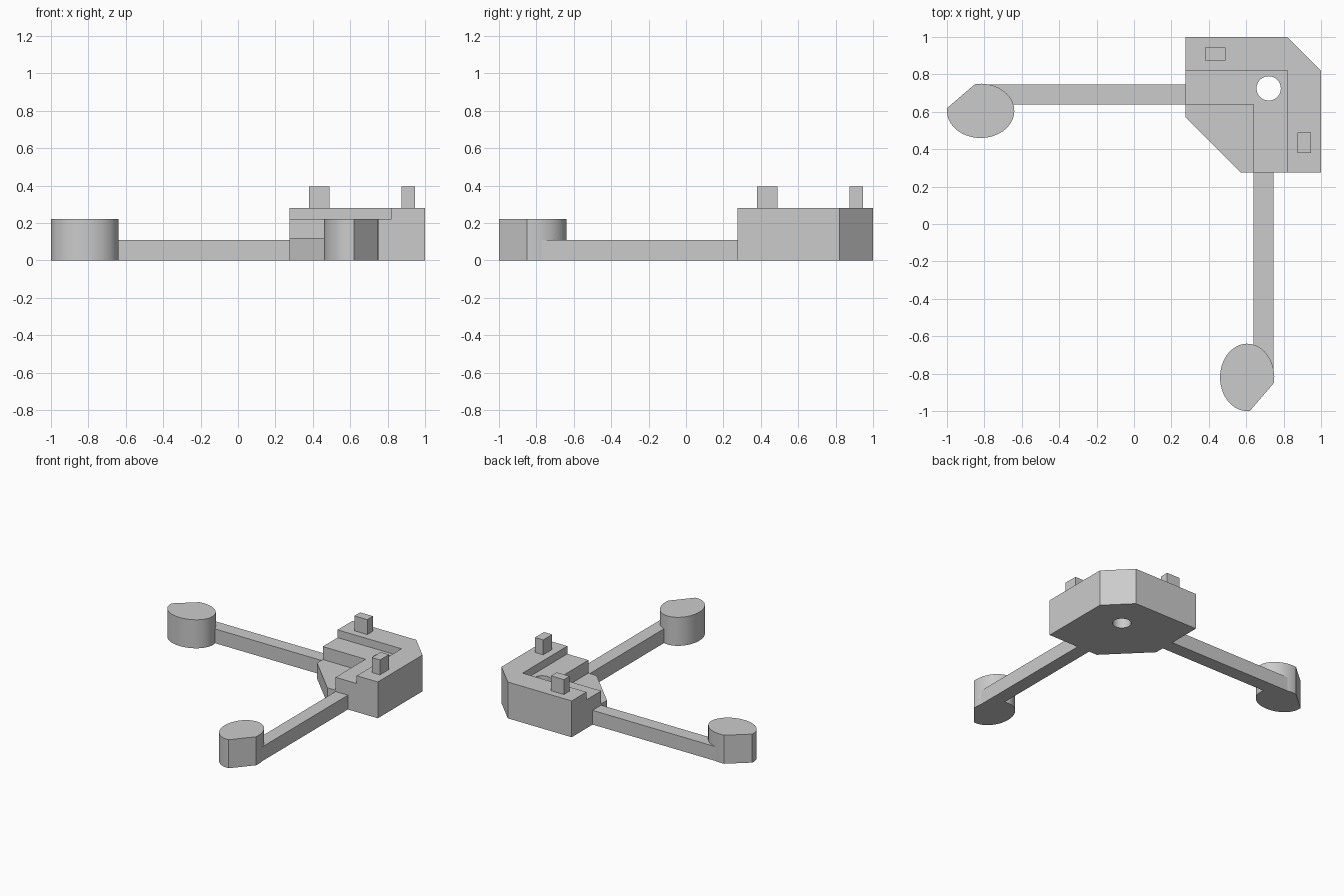
import bpy, bmesh
from math import cos, sin, radians

cube = bpy.data.objects.get("Cube")
if cube:
    bpy.data.objects.remove(cube, do_unlink=True)

grey = bpy.data.materials.new("plain_grey")
grey.use_nodes = True
colour = (0.6, 0.6, 0.6, 1)
grey.diffuse_color = colour
grey.node_tree.nodes["Principled BSDF"].inputs["Base Color"].default_value = colour


def prism(name, outline, z0, z1):
    """Extrude a flat outline between two heights."""
    bm = bmesh.new()
    base = bm.faces.new([bm.verts.new((x, y, z0)) for x, y in outline])
    top = bmesh.ops.extrude_face_region(bm, geom=[base])["geom"]
    bmesh.ops.translate(bm, vec=(0, 0, z1 - z0),
                        verts=[v for v in top if isinstance(v, bmesh.types.BMVert)])
    bmesh.ops.recalc_face_normals(bm, faces=bm.faces)
    mesh = bpy.data.meshes.new(name)
    bm.to_mesh(mesh)
    bm.free()
    mesh.materials.append(grey)
    obj = bpy.data.objects.new(name, mesh)
    bpy.context.collection.objects.link(obj)
    return obj


def rect(x0, x1, y0, y1):
    return [(x0, y0), (x1, y0), (x1, y1), (x0, y1)]


def ellipse(cx, cy, rx, ry, start=0, end=360, steps=48):
    angles = [radians(start + (end - start) * i / steps) for i in range(steps)]
    return [(cx + rx * cos(a), cy + ry * sin(a)) for a in angles]


def smooth(obj):
    bpy.ops.object.select_all(action="DESELECT")
    obj.select_set(True)
    bpy.context.view_layer.objects.active = obj
    bpy.ops.object.shade_smooth_by_angle(angle=radians(25))


def cut(obj, cutter):
    mod = obj.modifiers.new("cut", "BOOLEAN")
    mod.operation = "DIFFERENCE"
    mod.solver = "EXACT"
    mod.object = cutter
    bpy.context.view_layer.objects.active = obj
    bpy.ops.object.modifier_apply(modifier=mod.name)
    bpy.data.objects.remove(cutter, do_unlink=True)


# Corner block with two stepped recesses and a through hole
block = prism("corner_block", [(0.275, 1), (0.82, 1), (1, 0.82), (1, 0.275),
                               (0.57, 0.275), (0.275, 0.57)], 0, 0.28)
cut(block, prism("upper_recess", rect(0, 0.82, 0, 0.82), 0.22, 0.5))
cut(block, prism("lower_recess", rect(0, 0.64, 0, 0.64), 0.12, 0.5))
cut(block, prism("bolt_hole", ellipse(0.72, 0.725, 0.065, 0.065), -0.2, 0.5))
smooth(block)

# Arm, foot and peg, repeated across the block's diagonal
foot_outline = ellipse(-0.82, 0.605, 0.18, 0.145, 174, 460)
foot_outline.append((-0.85, 0.748))
parts = [("arm", rect(-0.82, 0.275, 0.64, 0.745), 0, 0.11),
         ("foot", foot_outline, 0, 0.22),
         ("peg", rect(0.38, 0.49, 0.875, 0.945), 0.28, 0.395)]
for name, outline, z0, z1 in parts:
    prism("side_" + name, outline, z0, z1)
    prism("front_" + name, [(y, x) for x, y in outline], z0, z1)
for name in ("side_foot", "front_foot"):
    smooth(bpy.data.objects[name])
